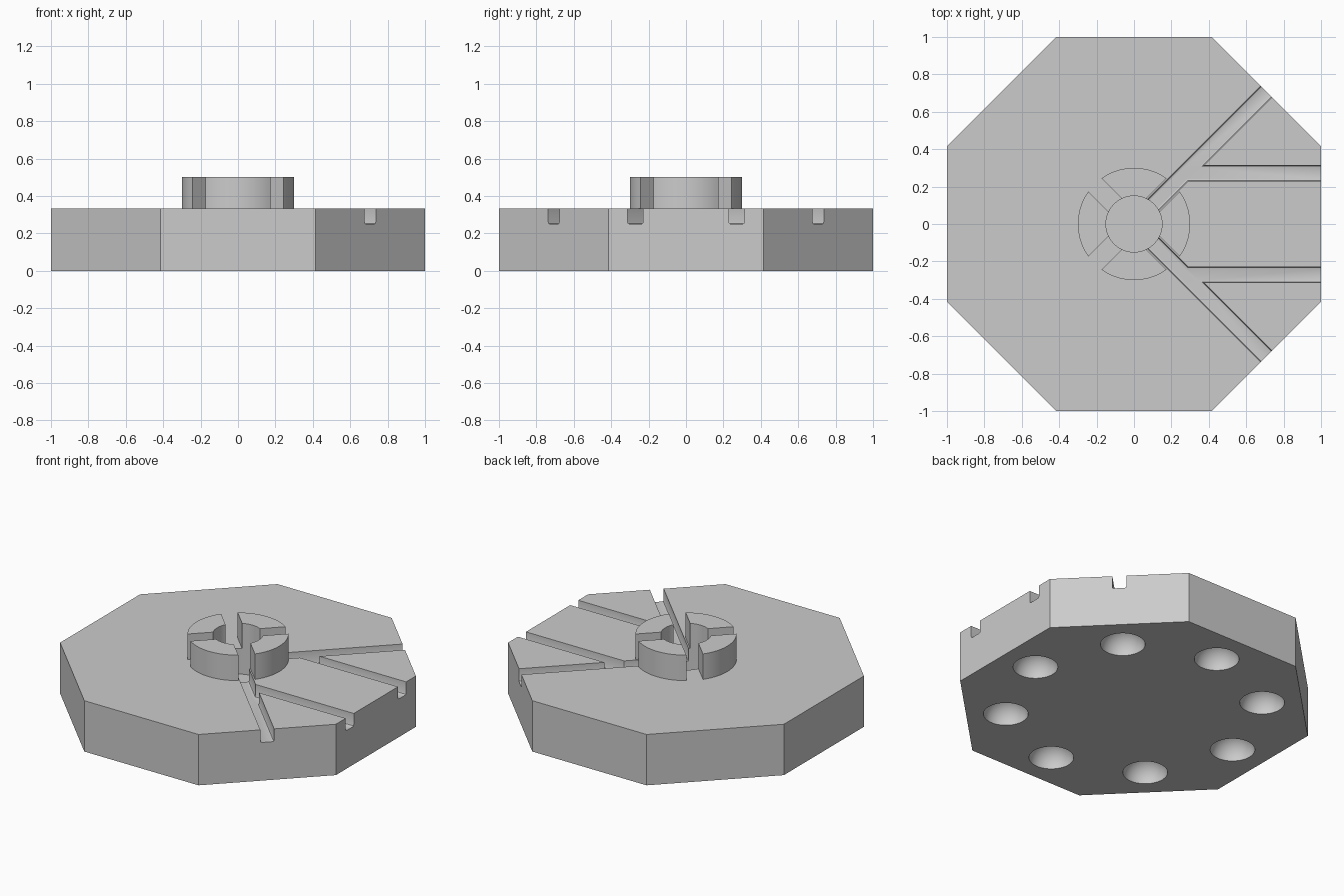
import bpy, bmesh, math
from mathutils import Matrix

cube = bpy.data.objects.get("Cube")
if cube:
    bpy.data.objects.remove(cube, do_unlink=True)

grey = bpy.data.materials.new("light grey")
grey.use_nodes = True
COLOR = (0.6, 0.6, 0.6, 1)
grey.diffuse_color = COLOR
grey.node_tree.nodes["Principled BSDF"].inputs["Base Color"].default_value = COLOR

TOP = 1 / 3           # top of the block
GROOVE = 1 / 12       # groove width and depth
RING_TOP = 0.5
R_OUT, R_IN, GAP = 0.3, 0.15, 0.1


def make_object(name, bm):
    bmesh.ops.recalc_face_normals(bm, faces=bm.faces)
    mesh = bpy.data.meshes.new(name)
    bm.to_mesh(mesh)
    bm.free()
    mesh.materials.append(grey)
    obj = bpy.data.objects.new(name, mesh)
    bpy.context.collection.objects.link(obj)
    return obj


def prism(name, points, z0, z1):
    bm = bmesh.new()
    base = bm.faces.new([bm.verts.new((x, y, z0)) for x, y in points])
    new = bmesh.ops.extrude_face_region(bm, geom=[base])["geom"]
    verts = [v for v in new if isinstance(v, bmesh.types.BMVert)]
    bmesh.ops.translate(bm, vec=(0, 0, z1 - z0), verts=verts)
    return make_object(name, bm)


def circle(radius, count, offset=0.0):
    angles = [offset + math.tau * i / count for i in range(count)]
    return [(radius * math.cos(a), radius * math.sin(a)) for a in angles]


def groove_cutter(x0, x1, y, angle):
    """Long bar with softly rounded lower edges, turned about z."""
    h, r = GROOVE / 2, 0.01
    z0, z1 = TOP - GROOVE, TOP + 0.1
    section = [(-h, z1), (-h, z0 + r), (-h + r * 0.3, z0 + r * 0.3), (-h + r, z0),
               (h - r, z0), (h - r * 0.3, z0 + r * 0.3), (h, z0 + r), (h, z1)]
    bm = bmesh.new()
    face = bm.faces.new([bm.verts.new((x0, y + v, z)) for v, z in section])
    new = bmesh.ops.extrude_face_region(bm, geom=[face])["geom"]
    verts = [v for v in new if isinstance(v, bmesh.types.BMVert)]
    bmesh.ops.translate(bm, vec=(x1 - x0, 0, 0), verts=verts)
    bmesh.ops.rotate(bm, verts=bm.verts, matrix=Matrix.Rotation(angle, 3, "Z"))
    return make_object("groove_cutter", bm)


def cut(target, cutter):
    mod = target.modifiers.new("cut", "BOOLEAN")
    mod.operation, mod.solver, mod.object = "DIFFERENCE", "EXACT", cutter
    bpy.context.view_layer.objects.active = target
    bpy.ops.object.modifier_apply(modifier=mod.name)
    bpy.data.objects.remove(cutter, do_unlink=True)


def smooth(obj):
    bpy.ops.object.select_all(action="DESELECT")
    obj.select_set(True)
    bpy.context.view_layer.objects.active = obj
    bpy.ops.object.shade_smooth_by_angle(angle=math.radians(30))


# Octagonal block
block = prism("octagon_block", circle(1 / math.cos(math.pi / 8), 8, math.pi / 8), 0, TOP)

# Central well
cut(block, prism("well_cutter", circle(R_IN, 64), TOP / 2, TOP + 0.1))

# Diagonal and straight grooves on the +x side
for side in (1, -1):
    cut(block, groove_cutter(0.1, 1.2, 0, side * math.pi / 4))
    cut(block, groove_cutter(0.27, 1.2, side * 0.271, 0))

# Round sockets underneath
for i in range(8):
    a = i * math.pi / 4
    bm = bmesh.new()
    bmesh.ops.create_uvsphere(bm, u_segments=40, v_segments=20, radius=0.133)
    bmesh.ops.translate(bm, verts=bm.verts,
                        vec=(0.764 * math.cos(a), 0.764 * math.sin(a), 0))
    cut(block, make_object("socket_cutter", bm))
smooth(block)

# Four ring segments with parallel-sided gaps between them
STEPS = 20
for i, name in enumerate(("left", "back", "right", "front")):
    mid = i * math.pi / 2

    def arc(radius):
        half = math.pi / 4 - math.asin(GAP / 2 / radius)
        angles = [mid - half + 2 * half * k / STEPS for k in range(STEPS + 1)]
        return [(radius * math.cos(a), radius * math.sin(a)) for a in angles]

    smooth(prism(name + "_ring_segment", arc(R_OUT) + arc(R_IN)[::-1], TOP, RING_TOP))
